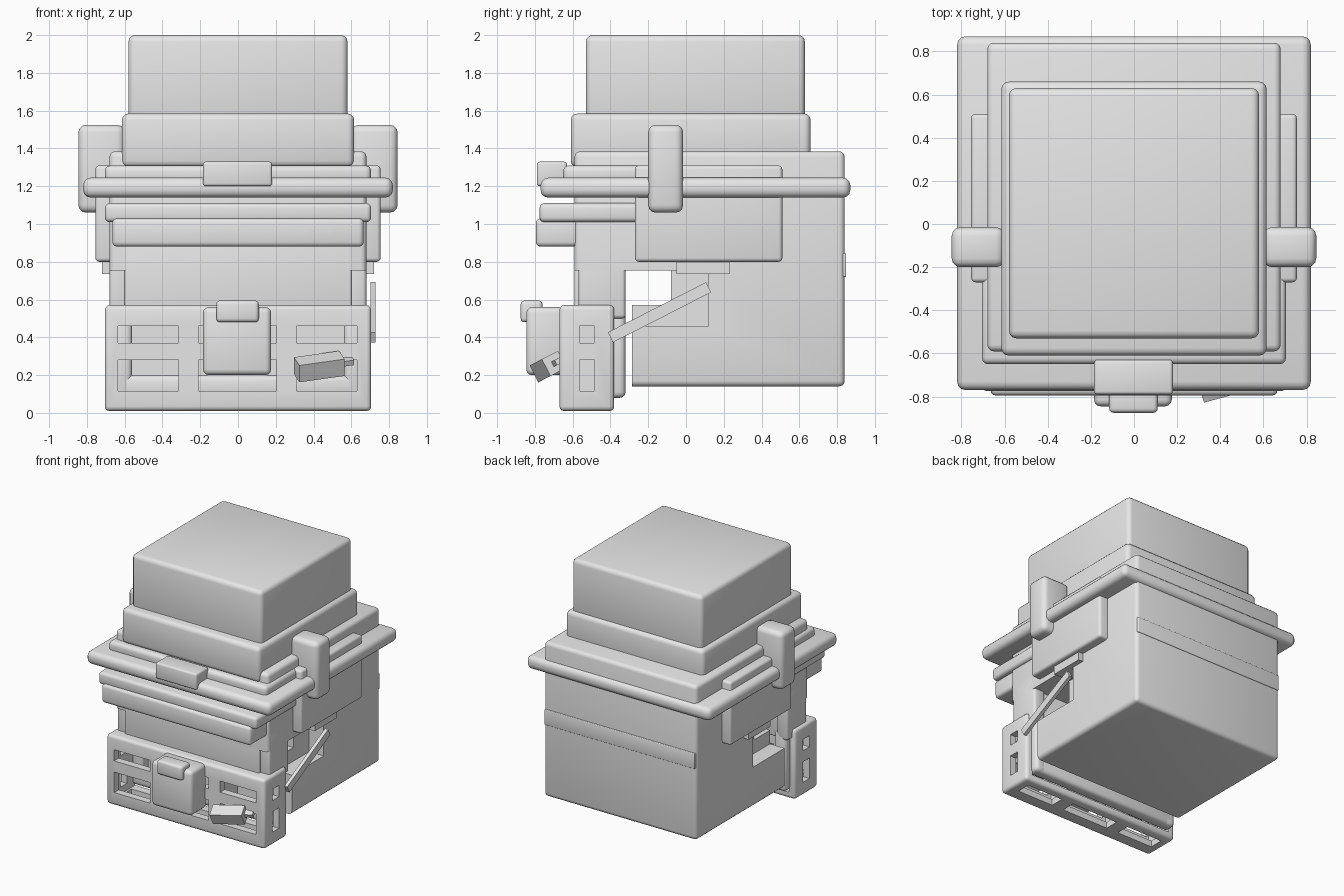
import bpy, bmesh
from math import radians, atan2, hypot
from mathutils import Matrix, Vector

cube = bpy.data.objects.get("Cube")
if cube:
    bpy.data.objects.remove(cube, do_unlink=True)

grey = bpy.data.materials.new("plain_grey")
grey.use_nodes = True
grey.diffuse_color = (0.8, 0.8, 0.8, 1)
grey.node_tree.nodes["Principled BSDF"].inputs["Base Color"].default_value = (0.8, 0.8, 0.8, 1)


def finish(me):
    me.shade_smooth()
    me.set_sharp_from_angle(angle=radians(35))


def add_box(bm, x, y, z, bevel=0.0):
    """Add a box given by its (min, max) ranges, with rounded edges."""
    size = [r[1] - r[0] for r in (x, y, z)]
    mid = Vector([(r[0] + r[1]) / 2 for r in (x, y, z)])
    m = Matrix.Translation(mid) @ Matrix.Diagonal((*size, 1))
    verts = bmesh.ops.create_cube(bm, size=1, matrix=m)["verts"]
    if bevel:
        edges = list({e for v in verts for e in v.link_edges})
        bmesh.ops.bevel(bm, geom=edges, offset=bevel, segments=3,
                        profile=0.5, affect='EDGES')


def make(name, bm):
    me = bpy.data.meshes.new(name)
    bm.to_mesh(me)
    bm.free()
    me.materials.append(grey)
    finish(me)
    ob = bpy.data.objects.new(name, me)
    bpy.context.scene.collection.objects.link(ob)
    return ob


def box(name, x, y, z, bevel=0.03):
    """A single number for x means a box symmetric about the centre."""
    if not isinstance(x, tuple):
        x = (-x, x)
    bm = bmesh.new()
    add_box(bm, x, y, z, bevel)
    return make(name, bm)


def pair(name, x, y, z, bevel=0.03):
    box("left_" + name, x, y, z, bevel)
    box("right_" + name, (-x[1], -x[0]), y, z, bevel)


def carve(ob, cutters):
    """Subtract boxes, bake the result and drop the cutters."""
    made = []
    for ranges in cutters:
        cutter = box("cutter", *ranges, 0)
        cutter.hide_render = True
        mod = ob.modifiers.new("cut", 'BOOLEAN')
        mod.operation, mod.solver, mod.object = 'DIFFERENCE', 'EXACT', cutter
        made.append(cutter)
    dg = bpy.context.evaluated_depsgraph_get()
    dg.update()
    me = bpy.data.meshes.new_from_object(ob.evaluated_get(dg))
    ob.modifiers.clear()
    ob.data = me
    finish(me)
    for cutter in made:
        bpy.data.objects.remove(cutter, do_unlink=True)


# Stacked upper blocks
box("top_block", 0.58, (-0.53, 0.63), (1.5, 2.0), 0.035)
box("middle_tier", 0.615, (-0.61, 0.66), (1.3, 1.585), 0.035)
box("brim", 0.82, (-0.77, 0.87), (1.14, 1.245), 0.04)
box("brim_bar", 0.705, (-0.65, -0.2), (1.21, 1.31), 0.03)
box("brim_clasp", (-0.185, 0.18), (-0.79, -0.63), (1.2, 1.33), 0.015)
box("upper_band", 0.705, (-0.775, -0.2), (1.01, 1.11), 0.025)
box("lower_band", 0.665, (-0.795, -0.5), (0.88, 1.03), 0.025)

# Main body with the side opening
body = box("body", 0.68, (-0.59, 0.84), (0.14, 1.385), 0.03)
carve(body, [
    (0.9, (-0.7, -0.285), (0.0, 0.755)),
    (0.9, (-0.3, -0.08), (0.57, 0.755)),
    ((0.55, 0.9), (-0.3, 0.12), (0.46, 0.755)),
    ((-0.9, -0.55), (-0.3, 0.12), (0.46, 0.755)),
])
box("front_panel", 0.6, (-0.59, -0.34), (0.5, 0.9), 0.01)
pair("front_post", (0.58, 0.68), (-0.57, -0.32), (0.5, 0.9), 0.02)
box("back_strip", 0.67, (0.82, 0.848), (0.72, 0.845), 0.006)

# Side parts
pair("cheek", (0.6, 0.755), (-0.27, 0.51), (0.8, 1.31), 0.02)
pair("side_lug", (0.6, 0.845), (-0.2, -0.015), (1.06, 1.525), 0.04)
pair("cheek_tab", (0.58, 0.72), (-0.05, 0.23), (0.735, 0.81), 0)

# Hollow bumper with windows in its front, sides and underside
bumper = box("bumper", 0.705, (-0.67, -0.38), (0.01, 0.57), 0.025)
rows = [(0.37, 0.46), (0.115, 0.28)]
columns = [(-0.635, -0.315), (-0.21, 0.205), (0.31, 0.63)]
cuts = [(0.65, (-0.61, -0.3), (0.06, 0.52))]
for z in rows:
    cuts += [(x, (-0.8, -0.58), z) for x in columns]
    cuts.append((0.9, (-0.565, -0.485), z))
cuts += [(x, (-0.56, -0.45), (-0.1, 0.1)) for x in columns]
carve(bumper, cuts)
pair("bumper_partition", (0.24, 0.28), (-0.62, -0.4), (0.04, 0.54), 0)
pair("bumper_rear_post", (0.56, 0.66), (-0.42, -0.32), (0.08, 0.56), 0.03)
box("bumper_rear_beam", 0.64, (-0.42, -0.32), (0.08, 0.2), 0.03)

# Box and latch on the bumper
box("front_box", (-0.185, 0.175), (-0.845, -0.64), (0.2, 0.56), 0.03)
box("front_latch", (-0.115, 0.11), (-0.875, -0.76), (0.48, 0.595), 0.02)

# Tilted stub with a thin tip
stub = bmesh.new()
add_box(stub, (-0.125, 0.125), (-0.05, 0.05), (-0.05, 0.05))
add_box(stub, (0.12, 0.19), (-0.01, 0.06), (-0.015, 0.015))
stub = make("stub", stub)
stub.matrix_world = (Matrix.Translation((0.43, -0.73, 0.245))
                     @ Matrix.Rotation(radians(-8), 4, 'Y')
                     @ Matrix.Rotation(radians(15), 4, 'Z')
                     @ Matrix.Rotation(radians(28), 4, 'X'))

# Diagonal strap on one side, and its stretch inside the bumper
def strap(name, a, b, x, width):
    dy, dz = b[0] - a[0], b[1] - a[1]
    half = hypot(dy, dz) / 2
    ob = box(name, (-0.014, 0.014), (-half, half), (-width / 2, width / 2), 0)
    ob.matrix_world = (Matrix.Translation((x, (a[0] + b[0]) / 2, (a[1] + b[1]) / 2))
                       @ Matrix.Rotation(atan2(dz, dy), 4, 'X'))


strap("side_strap", (-0.4, 0.4), (0.12, 0.665), 0.715, 0.06)
